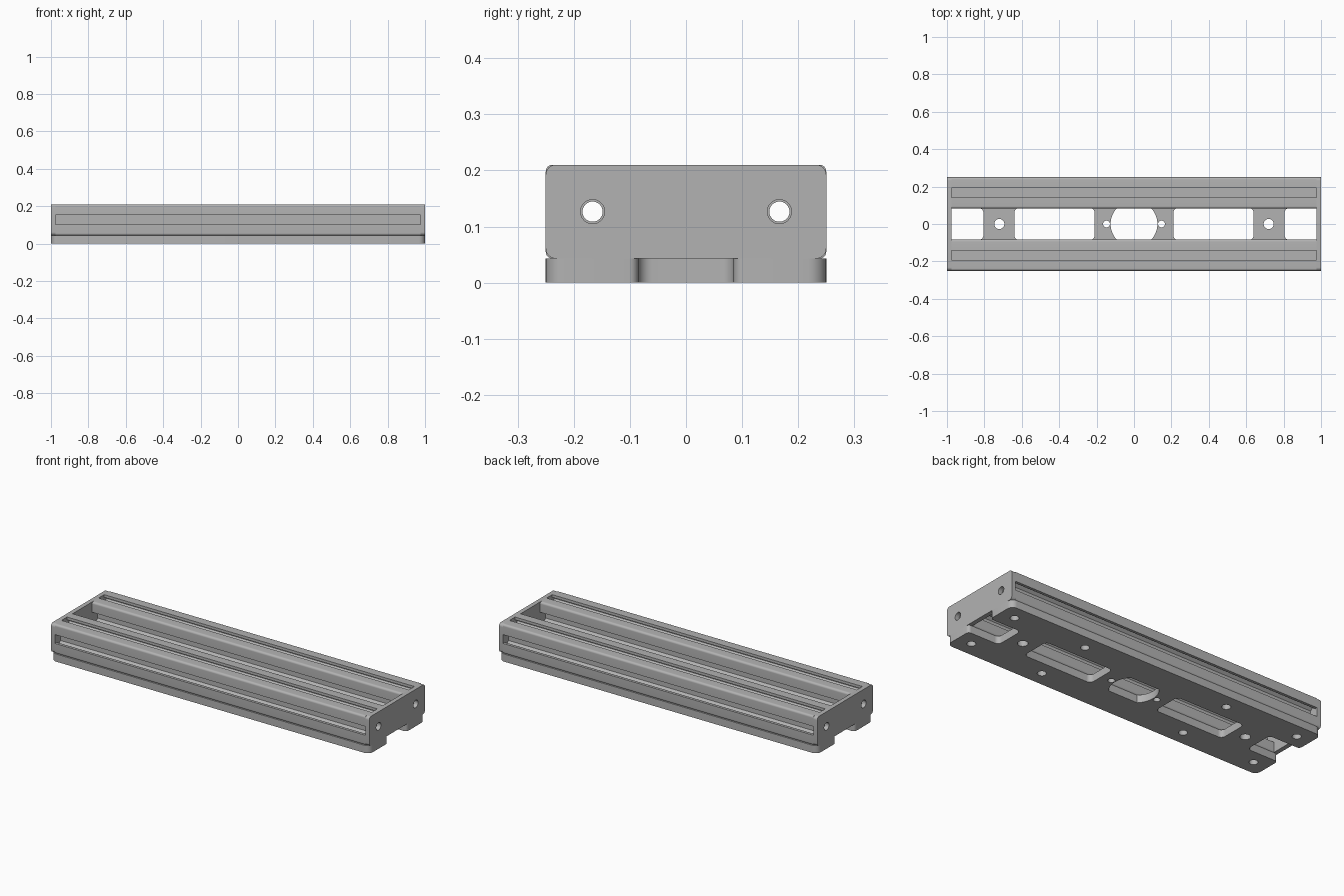
import bpy, bmesh
from math import cos, sin, pi, asin
from mathutils import Matrix, Vector

if "Cube" in bpy.data.objects:
    bpy.data.objects.remove(bpy.data.objects["Cube"])

metal = bpy.data.materials.new("light_grey_metal")
metal.use_nodes = True
GREY = (0.45, 0.45, 0.45, 1)
metal.diffuse_color = GREY
metal.node_tree.nodes["Principled BSDF"].inputs["Base Color"].default_value = GREY

# Maps a profile drawn in (y, z) so that it is extruded along x
ALONG_X = Matrix(((0, 0, 1, 0), (1, 0, 0, 0), (0, 1, 0, 0), (0, 0, 0, 1)))


def circle(x, y, r, n=32):
    return [(x + r * cos(2 * pi * i / n), y + r * sin(2 * pi * i / n)) for i in range(n)]


def rounded(points, n=8):
    """Fillet each (x, y, radius) corner of a right-angled outline."""
    out = []
    for i, (x, y, r) in enumerate(points):
        p = Vector((x, y))
        if r == 0:
            out.append(p)
            continue
        a = (Vector(points[i - 1][:2]) - p).normalized() * r
        b = (Vector(points[(i + 1) % len(points)][:2]) - p).normalized() * r
        for k in range(n + 1):
            t = k / n * pi / 2
            out.append(p + a * (1 - sin(t)) + b * (1 - cos(t)))
    return out


def rectangle(x0, x1, y0, y1, r):
    return rounded([(x0, y0, r), (x1, y0, r), (x1, y1, r), (x0, y1, r)])


def prism(name, loops, depth, place):
    """Extrude an outline with holes into a solid of the given depth."""
    curve = bpy.data.curves.new(name, "CURVE")
    curve.dimensions, curve.fill_mode = "2D", "BOTH"
    curve.extrude = depth / 2
    for loop in loops:
        s = curve.splines.new("POLY")
        s.points.add(len(loop) - 1)
        for point, (x, y) in zip(s.points, loop):
            point.co = (x, y, 0, 1)
        s.use_cyclic_u = True
    temp = bpy.data.objects.new(name + "_outline", curve)
    bpy.context.collection.objects.link(temp)
    graph = bpy.context.evaluated_depsgraph_get()
    mesh = bpy.data.meshes.new_from_object(temp.evaluated_get(graph))
    bpy.data.objects.remove(temp)
    bm = bmesh.new()
    bm.from_mesh(mesh)
    bmesh.ops.remove_doubles(bm, verts=bm.verts, dist=1e-5)
    bmesh.ops.transform(bm, matrix=place, verts=bm.verts)
    bmesh.ops.recalc_face_normals(bm, faces=bm.faces)
    bm.to_mesh(mesh)
    bm.free()
    mesh.name = name
    mesh.materials.clear()
    mesh.materials.append(metal)
    obj = bpy.data.objects.new(name, mesh)
    bpy.context.collection.objects.link(obj)
    bpy.ops.object.select_all(action="DESELECT")
    obj.select_set(True)
    bpy.context.view_layer.objects.active = obj
    bpy.ops.object.shade_smooth_by_angle(angle=pi / 6)
    return obj


PLATE, HALF, WIDTH, CAP = 0.043, 0.0835, 0.25, 0.025
BAR_Y, BAR_Z = 0.1665, 0.1265

# Base plate: outline with a notch at each end
notch, floor = 0.085, 0.805
half_outline = [(1, -WIDTH, 0.033), (1, -notch, 0.017), (floor, -notch, 0.025),
                (floor, notch, 0.025), (1, notch, 0.017), (1, WIDTH, 0.033)]
outline = rounded(half_outline + [(-x, -y, r) for x, y, r in half_outline])

# Central opening: a circle with two flat sides
R = 0.125
limit = asin(notch / R)
arc = [-limit + 2 * limit * i / 16 for i in range(17)]
centre = [(R * cos(t), R * sin(t)) for t in arc]
centre += [(-x, -y) for x, y in centre]

holes = [centre]
for s in (-1, 1):
    x0, x1 = sorted((s * 0.21, s * 0.64))
    holes.append(rectangle(x0, x1, -notch, notch, 0.025))
    holes += [circle(s * 0.72, 0, 0.027), circle(s * 0.147, 0, 0.018)]
    for x in (0.457, 0.913):
        holes += [circle(s * x, y, 0.023) for y in (-BAR_Y, BAR_Y)]
prism("base_plate", [outline] + holes, PLATE, Matrix.Translation((0, 0, PLATE / 2)))

# Slotted bars: one side of the T-slot profile turned four times
corner = [p for p in rectangle(-HALF, HALF, -HALF, HALF, 0.012)[-9:]]
slot = [(-0.025, HALF), (-0.025, 0.068), (-0.046, 0.068), (-0.046, 0.054), (-0.027, 0.034)]
side = corner + slot + [(-x, y) for x, y in reversed(slot)]
# corner starts on the left side and ends on the top, so sort it that way
side[:9] = sorted(side[:9], key=lambda p: p[0] + p[1])
profile = []
for turn in range(4):
    c, s = cos(turn * pi / 2), sin(turn * pi / 2)
    profile += [(x * c + y * s, y * c - x * s) for x, y in side]
for name, y in (("front_bar", -BAR_Y), ("back_bar", BAR_Y)):
    prism(name, [profile, circle(0, 0, 0.018)], 2 - 2 * CAP,
          Matrix.Translation((0, y, BAR_Z)) @ ALONG_X)

# End caps with two screw holes each
for name, s in (("left_end_cap", 1), ("right_end_cap", -1)):
    prism(name, [rectangle(-WIDTH, WIDTH, PLATE, 0.21, 0.018),
                 circle(-BAR_Y, BAR_Z, 0.0215), circle(BAR_Y, BAR_Z, 0.0215)], CAP,
          Matrix.Translation((s * (1 - CAP / 2), 0, 0)) @ ALONG_X)
